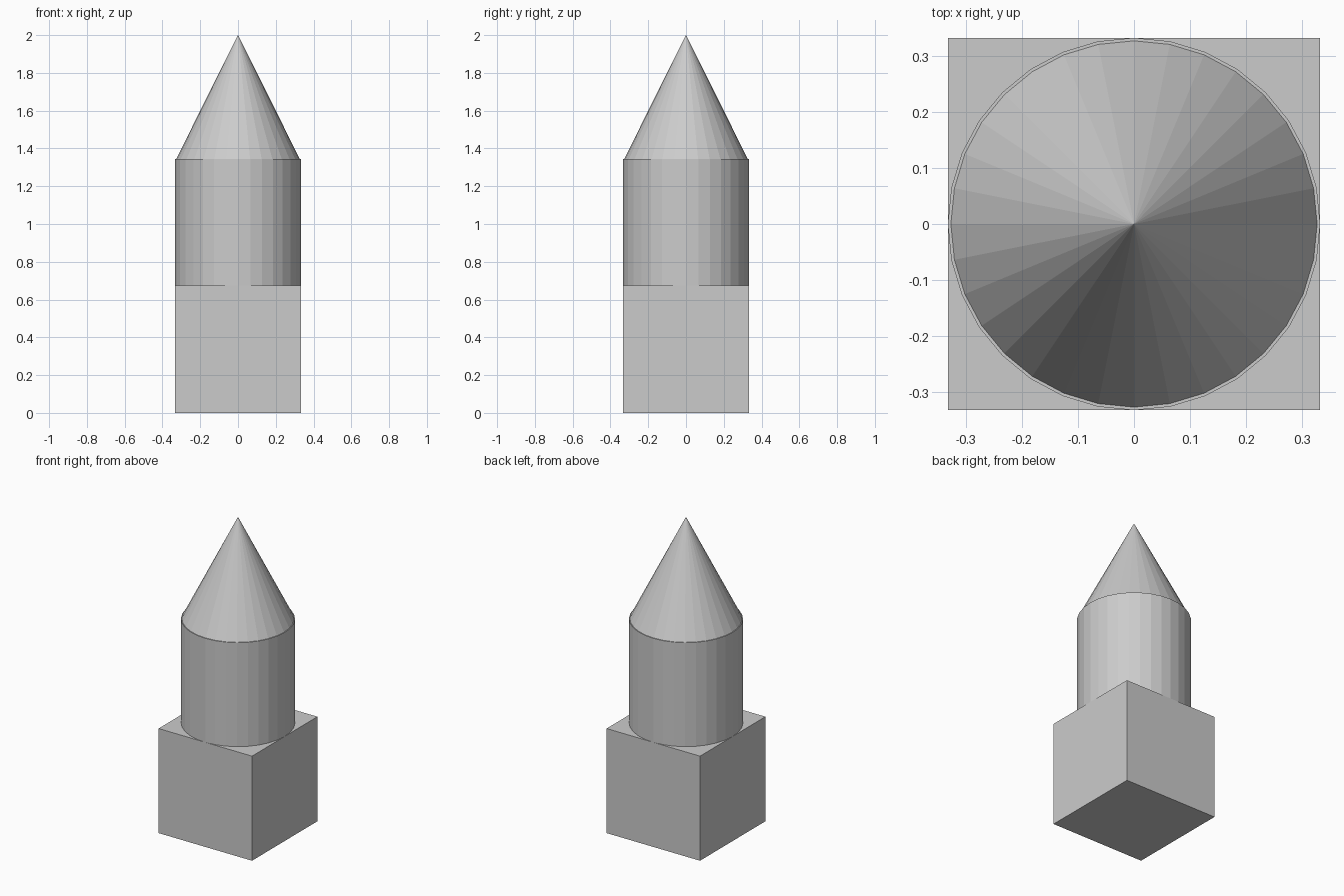
import bpy

if "Cube" in bpy.data.objects:
    bpy.data.objects.remove(bpy.data.objects["Cube"])

R = 0.333       # shared half-width / radius
SIDES = 32


def finish(name):
    obj = bpy.context.object
    obj.name = name
    return obj


# Square base block
BASE_H = 0.674
bpy.ops.mesh.primitive_cube_add(size=1, location=(0, 0, BASE_H / 2))
base = finish("base_block")
base.scale = (2 * R, 2 * R, BASE_H)
bpy.ops.object.transform_apply(location=False, rotation=False, scale=True)

# Round column, seated slightly into the block
COL_Z0, COL_Z1 = 0.67, 1.344
bpy.ops.mesh.primitive_cylinder_add(vertices=SIDES, radius=R, depth=COL_Z1 - COL_Z0,
                                    location=(0, 0, (COL_Z0 + COL_Z1) / 2))
finish("column")

# Pointed roof, its base sunk just below the column top
CONE_Z0, CONE_Z1 = 1.333, 2.0
bpy.ops.mesh.primitive_cone_add(vertices=SIDES, radius1=R, radius2=0, depth=CONE_Z1 - CONE_Z0,
                                location=(0, 0, (CONE_Z0 + CONE_Z1) / 2))
finish("cone_roof")
